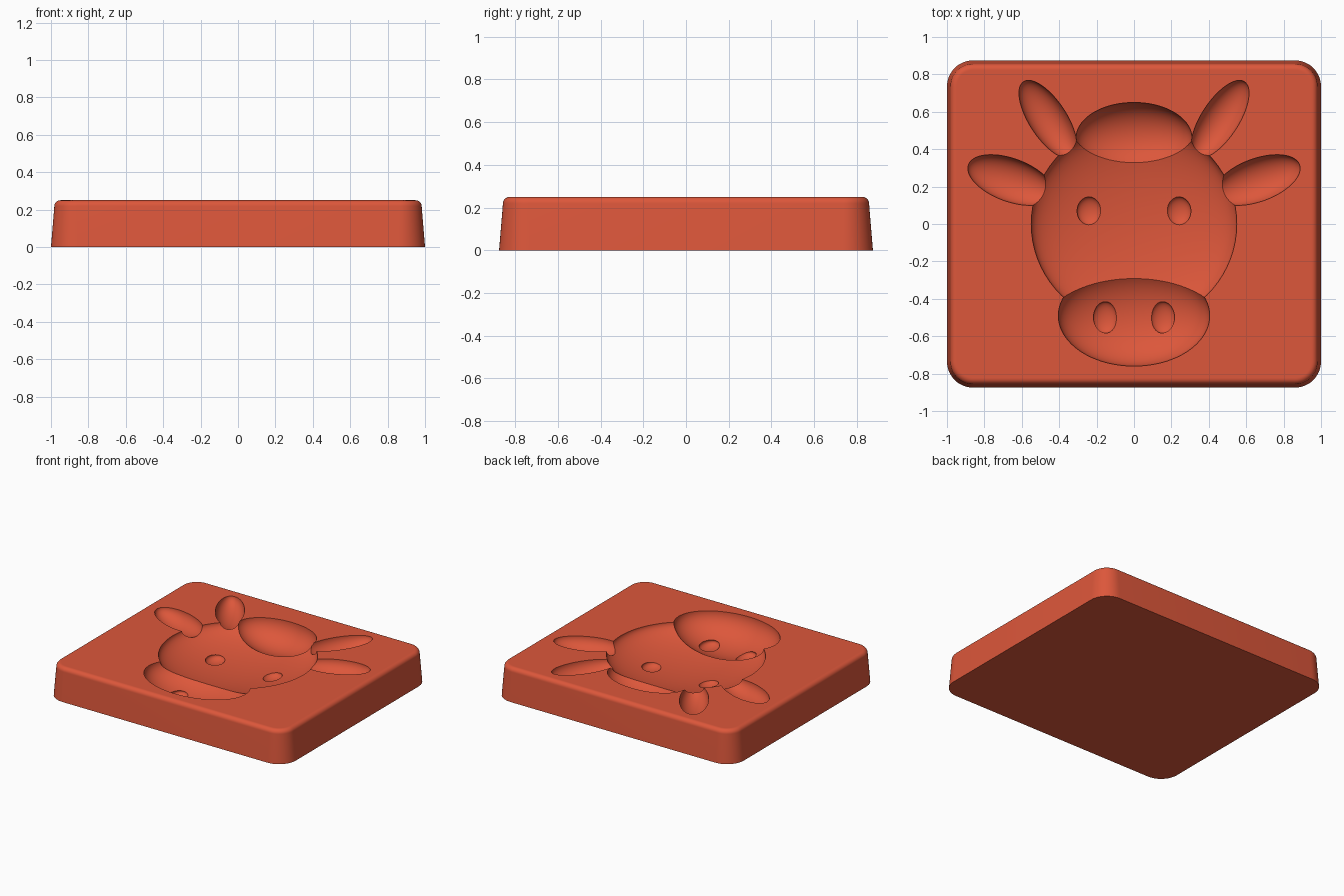
import bpy, bmesh, math
from mathutils import Vector

old = bpy.data.objects.get("Cube")
if old:
    bpy.data.objects.remove(old, do_unlink=True)

TOP = 0.25

clay = bpy.data.materials.new("terracotta red")
clay.use_nodes = True
clay.diffuse_color = (0.72, 0.095, 0.043, 1)
clay.node_tree.nodes["Principled BSDF"].inputs["Base Color"].default_value = clay.diffuse_color


def rounded_ring(bm, inset, z, radius=0.14, steps=12):
    """Rounded rectangle of vertices, pulled in by inset at height z."""
    r = radius - inset
    cx, cy = 1 - radius, 0.875 - radius
    ring = []
    for quarter, (sx, sy) in enumerate([(1, 1), (-1, 1), (-1, -1), (1, -1)]):
        for i in range(steps + 1):
            a = (quarter + i / steps) * math.pi / 2
            ring.append(bm.verts.new((sx * cx + r * math.cos(a),
                                      sy * cy + r * math.sin(a), z)))
    return ring


# Tapered block with a rounded top edge
fillet, taper, segs = 0.032, 0.018, 8
levels = [(0, 0)]
for i in range(segs + 1):
    a = i / segs * math.pi / 2
    levels.append((taper + fillet * (1 - math.cos(a)),
                   TOP - fillet * (1 - math.sin(a))))
levels.append((taper + fillet + 0.004, TOP))

bm = bmesh.new()
rings = [rounded_ring(bm, inset, z) for inset, z in levels]
for low, high in zip(rings, rings[1:]):
    n = len(low)
    for i in range(n):
        j = (i + 1) % n
        bm.faces.new((low[i], low[j], high[j], high[i]))
bm.faces.new(rings[0][::-1])
bm.faces.new(rings[-1])
mesh = bpy.data.meshes.new("mold_block")
bm.to_mesh(mesh)
bm.free()
block = bpy.data.objects.new("mold_block", mesh)
bpy.context.collection.objects.link(block)
mesh.materials.append(clay)


def carve(name, x, y, size, angle=0, z=TOP):
    """Cut an ellipsoid hollow into the block."""
    bpy.ops.mesh.primitive_uv_sphere_add(segments=72, ring_count=37, location=(x, y, z))
    cutter = bpy.context.object
    cutter.name = name
    cutter.scale = size
    cutter.rotation_euler.z = math.radians(angle)
    cutter.hide_render = True
    cutter.data.materials.append(clay)
    bpy.context.view_layer.update()
    mod = block.modifiers.new(name, "BOOLEAN")
    mod.operation = "DIFFERENCE"
    mod.solver = "EXACT"
    mod.object = cutter
    bpy.ops.object.select_all(action="DESELECT")
    block.select_set(True)
    bpy.context.view_layer.objects.active = block
    bpy.ops.object.modifier_apply(modifier=name)
    bpy.data.objects.remove(cutter, do_unlink=True)


# Face hollows
carve("head", 0, 0, (0.55, 0.54, 0.145))
carve("muzzle", 0, -0.49, (0.405, 0.27, 0.18))
carve("forelock", 0, 0.46, (0.31, 0.19, 0.16))

# Paired hollows
for side, s in (("left", 1), ("right", -1)):
    carve(side + "_ear", s * 0.66, 0.235, (0.24, 0.115, 0.09), s * 20)
    carve(side + "_horn", s * 0.46, 0.56, (0.24, 0.1, 0.09), s * 57)
    carve(side + "_eye", s * 0.24, 0.07, (0.065, 0.075, 0.035), z=TOP - 0.125)
    carve(side + "_nostril", s * 0.155, -0.5, (0.065, 0.085, 0.035), z=TOP - 0.163)

bpy.ops.object.shade_smooth_by_angle(angle=math.radians(25))
